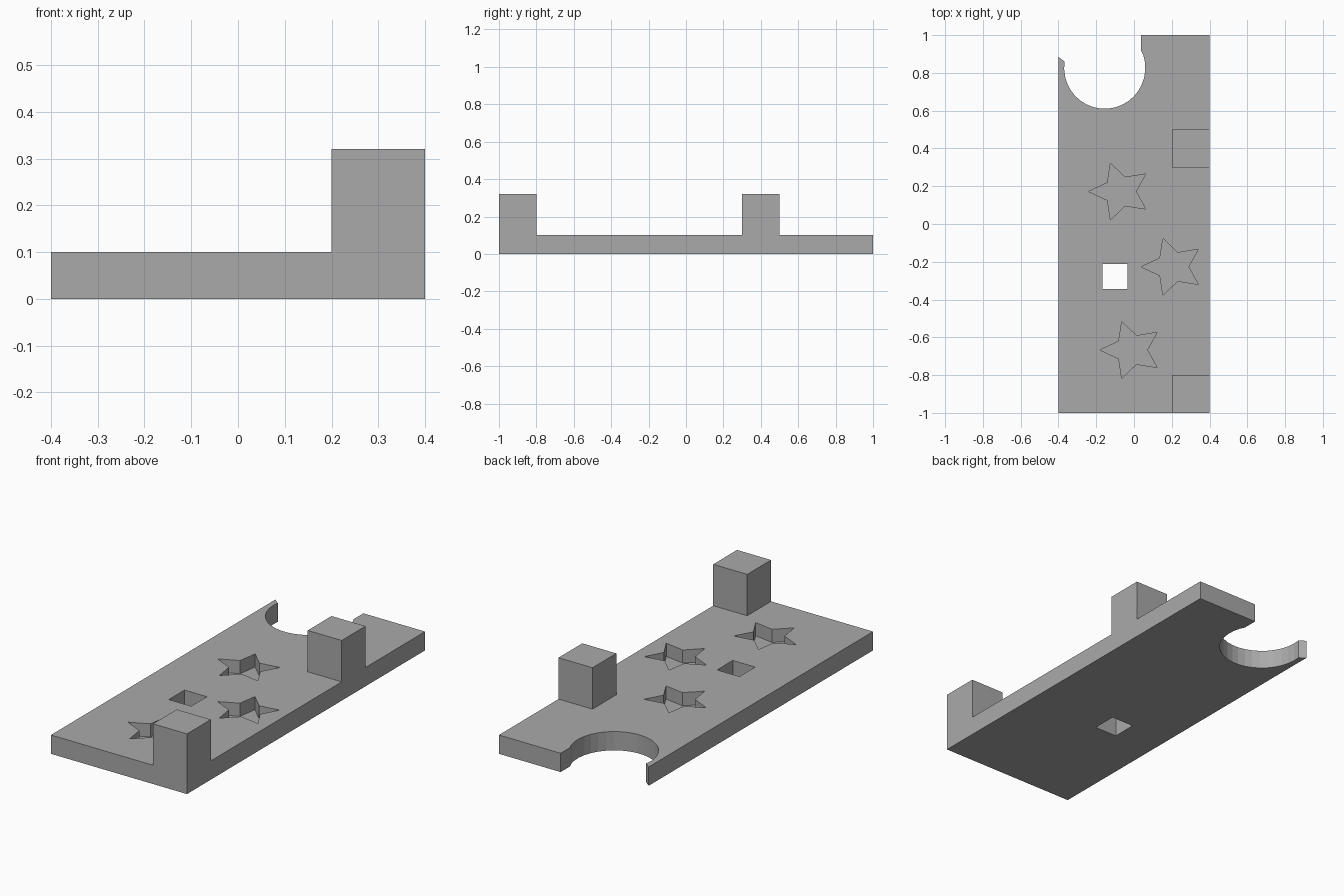
import bpy
import bmesh
from math import cos, sin, pi

cube = bpy.data.objects.get("Cube")
if cube:
    bpy.data.objects.remove(cube, do_unlink=True)

grey = bpy.data.materials.new("plain grey")
grey.use_nodes = True
colour = (0.4, 0.4, 0.4, 1)
grey.diffuse_color = colour
grey.node_tree.nodes["Principled BSDF"].inputs["Base Color"].default_value = colour


def prism(name, outline, bottom, top):
    """Extrude a flat outline upwards into a solid."""
    bm = bmesh.new()
    face = bm.faces.new([bm.verts.new((x, y, bottom)) for x, y in outline])
    ext = bmesh.ops.extrude_face_region(bm, geom=[face])
    for v in ext["geom"]:
        if isinstance(v, bmesh.types.BMVert):
            v.co.z = top
    bmesh.ops.recalc_face_normals(bm, faces=bm.faces)
    mesh = bpy.data.meshes.new(name)
    bm.to_mesh(mesh)
    bm.free()
    mesh.materials.append(grey)
    obj = bpy.data.objects.new(name, mesh)
    bpy.context.collection.objects.link(obj)
    return obj


def rectangle(x0, x1, y0, y1):
    return [(x0, y0), (x1, y0), (x1, y1), (x0, y1)]


def star(cx, cy, rx=0.167, ry=0.158):
    """Five-pointed star with one tip towards -x."""
    points = []
    for i in range(10):
        r = 1 if i % 2 == 0 else 0.5
        a = pi + i * pi / 5
        points.append((cx + r * rx * cos(a), cy + r * ry * sin(a)))
    return points


def combine(target, tool, operation):
    mod = target.modifiers.new(tool.name, 'BOOLEAN')
    mod.operation = operation
    mod.solver = 'EXACT'
    mod.object = tool
    tool.hide_render = True
    bpy.context.view_layer.objects.active = target
    bpy.ops.object.modifier_apply(modifier=mod.name)
    bpy.data.objects.remove(tool, do_unlink=True)


# Base slab with the round bite taken out of its back edge
bite = [(-0.155 + 0.215 * cos(a), 0.827 + 0.217 * sin(a))
        for a in (0.3 - i * (pi + 0.45) / 20 for i in range(21))]
outline = [(-0.4, -1), (0.4, -1), (0.4, 1), (0.037, 1), (0.037, 0.92)]
slab = prism("base_slab", outline + bite + [(-0.4, 0.885)], 0, 0.1)

# Two square posts along the left edge
for y in (-1, 0.3):
    combine(slab, prism("post", rectangle(0.2, 0.4, y, y + 0.2), 0, 0.32), 'UNION')

# Star-shaped pockets
for cx, cy in ((-0.073, 0.172), (0.205, -0.227), (-0.013, -0.667)):
    combine(slab, prism("star_pocket", star(cx, cy), 0.03, 0.2), 'DIFFERENCE')

# Square hole right through the slab
combine(slab, prism("square_hole", rectangle(-0.167, -0.035, -0.343, -0.211), -0.1, 0.2),
        'DIFFERENCE')
